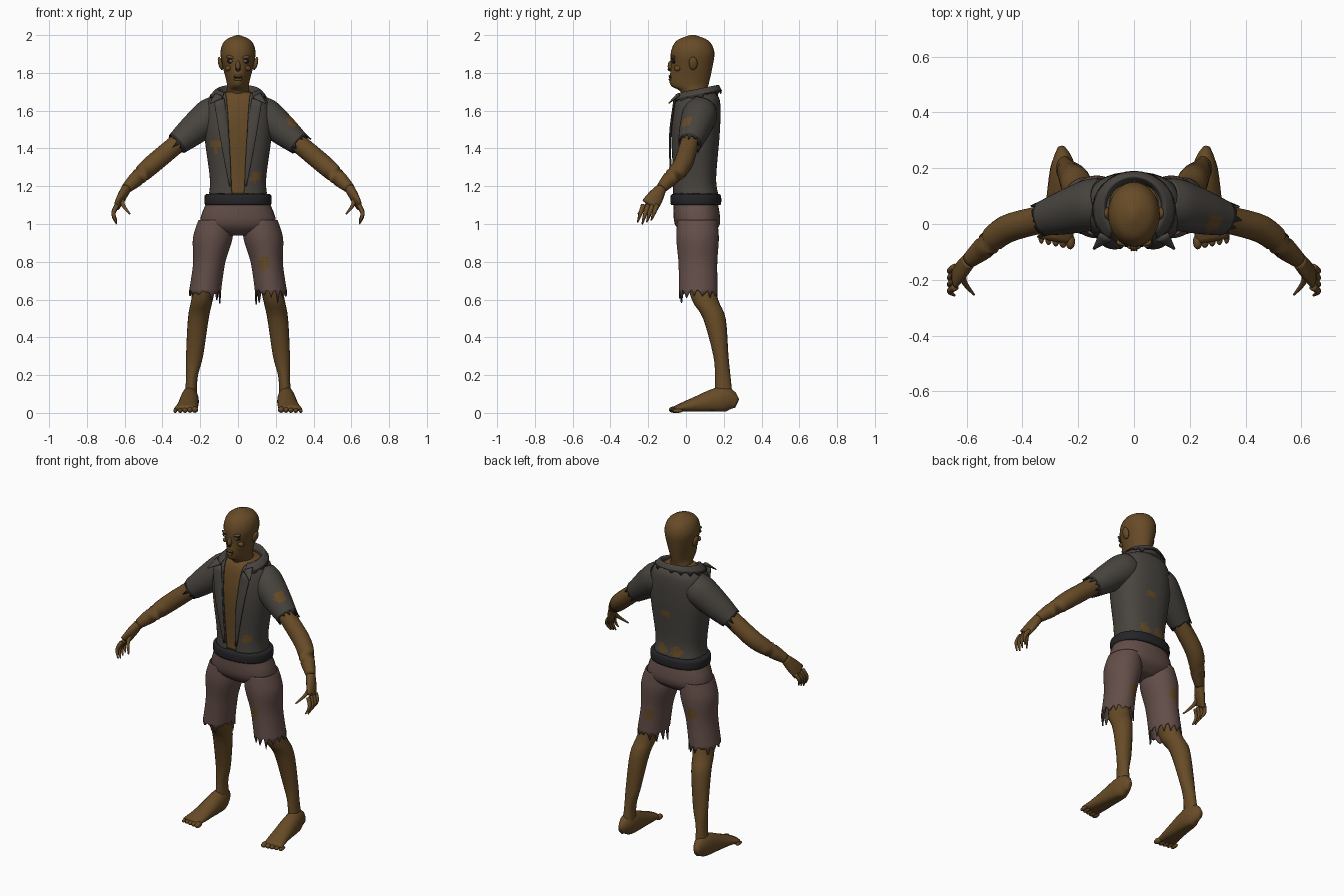
import bpy, bmesh, math, random
from mathutils import Vector

random.seed(4)
if "Cube" in bpy.data.objects:
    bpy.data.objects.remove(bpy.data.objects["Cube"], do_unlink=True)


def material(name, *rgb):
    mat = bpy.data.materials.new(name)
    mat.use_nodes = True
    mat.diffuse_color = (*rgb, 1)
    mat.node_tree.nodes["Principled BSDF"].inputs["Base Color"].default_value = (*rgb, 1)
    return mat


SKIN = material("brown skin", .135, .07, .02)
SHIRT = material("grey shirt", .065, .058, .05)
FRAY = material("dark frayed cloth", .03, .027, .025)
TROUSERS = material("faded red trousers", .125, .076, .066)
BELT = material("black belt", .018, .018, .02)
HOLLOW = material("dark hollow", .02, .01, .006)
EYE = material("pale blue eye", .12, .16, .25)


def finish(name, bm, materials):
    mesh = bpy.data.meshes.new(name)
    bmesh.ops.recalc_face_normals(bm, faces=bm.faces)
    bm.to_mesh(mesh)
    bm.free()
    obj = bpy.data.objects.new(name, mesh)
    bpy.context.collection.objects.link(obj)
    for mat in materials:
        mesh.materials.append(mat)
    for polygon in mesh.polygons:
        polygon.use_smooth = True
    return obj


def spline(stations, steps):
    """Catmull-Rom interpolation of whole stations."""
    last = len(stations) - 1
    result = []
    for i in range(last):
        before, start = stations[max(i - 1, 0)], stations[i]
        end, after = stations[i + 1], stations[min(i + 2, last)]
        for step in range(steps):
            t = step / steps
            result.append([
                q + t / 2 * (r - p + t * (2 * p - 5 * q + 4 * r - s + t * (3 * (q - r) + s - p)))
                for p, q, r, s in zip(before, start, end, after)])
    return result + [list(stations[last])]


def signed_power(value, exponent):
    return math.copysign(abs(value) ** exponent, value)


def loft(name, stations, materials, sides=20, steps=4, level=False, square=2, gap=None,
         cloth=False, rag=0, frayed=False, tears=(), side=1, warp=None):
    """Skin through stations (x, y, z, radius, optional second radius).
    Cloth is an open tube; gap gives its front opening at the start and the end."""
    path = spline([(*s, s[-1]) if len(s) == 4 else s for s in stations], steps)
    last = len(path) - 1
    bm = bmesh.new()
    rings = []
    for i, (x, y, z, wide, deep) in enumerate(path):
        along = Vector(path[min(i + 1, last)][:3]) - Vector(path[max(i - 1, 0)][:3])
        if level:
            along = Vector((0, 0, along.z))
        along.normalize()
        across = Vector((1, 0, 0)) if abs(along.x) < .6 else Vector((0, 1, 0))
        across = (across - along * across.dot(along)).normalized()
        other = Vector((0, 1, 0)) if level else along.cross(across)
        opening = 0
        if gap:
            half = gap[0] + (gap[1] - gap[0]) * i / last
            opening = math.asin((half / wide) ** (square / 2))
        ring = []
        for j in range(sides):
            turn = j / (sides - 1 if gap else sides)
            angle = opening - math.pi / 2 + turn * 2 * (math.pi - opening)
            point = (Vector((x, y, z)) + across * wide * signed_power(math.cos(angle), 2 / square)
                     + other * deep * signed_power(math.sin(angle), 2 / square))
            if i == last:
                point += along * rag * random.uniform(-.2, 1 if j % 3 == 0 else .15)
            if warp:
                point = warp(point)
            point.x *= side
            ring.append(bm.verts.new(point))
        rings.append(ring)
    for i in range(last):
        for j in range(sides - 1 if gap else sides):
            k = (j + 1) % sides
            face = bm.faces.new((rings[i][j], rings[i][k], rings[i + 1][k], rings[i + 1][j]))
            middle = face.calc_center_median()
            # Torn holes show skin, and a frayed hem is darker
            if any((middle - Vector(t)).length < random.uniform(.026, .04) for t in tears):
                face.material_index = 1
            elif frayed and i == last - 1:
                face.material_index = 2
    if not cloth:
        bm.faces.new(rings[0])
        bm.faces.new(rings[last])
    obj = finish(name, bm, materials)
    if cloth:
        obj.modifiers.new("cloth thickness", "SOLIDIFY").thickness = .008


def blob(name, location, size, mat, tilt=0):
    bm = bmesh.new()
    bmesh.ops.create_uvsphere(bm, u_segments=14, v_segments=8, radius=1)
    bmesh.ops.scale(bm, vec=size, verts=bm.verts)
    obj = finish(name, bm, [mat])
    obj.location = location
    obj.rotation_euler.y = tilt


def narrow_jaw(p):
    front = min(1, max(0, .3 - 10 * p.y))
    low = min(1, max(0, 10 * (1.87 - p.z)))
    p.x *= 1 - front * low / 4
    return p


def tilt_collar(p):
    p.z += (p.y - .06) / 5
    return p


def flatten_sole(p):
    p.z = max(p.z, .008)
    return p


def finger(name, base, reach, side):
    """A bowed, tapering digit."""
    bow = Vector((.02, 0, 0))
    loft(name, [(*(base + reach * t + bow * math.sin(3 * t)), .013 - .009 * t * t)
                for t in (0, .5, 1)], [SKIN], sides=10, side=side)


# Head and neck from height, front, back and half width
head = [(1.62, -.02, .11, .06), (1.7, -.03, .11, .06), (1.74, -.085, .12, .06),
        (1.83, -.08, .14, .08), (1.91, -.08, .15, .093), (1.97, -.05, .12, .07),
        (2, .02, .05, .01)]
loft("head", [(0, (front + back) / 2, z, width, (back - front) / 2)
              for z, front, back, width in head],
     [SKIN], sides=28, level=True, warp=narrow_jaw)
blob("nose", (0, -.08, 1.835), (.013, .017, .03), SKIN)
blob("mouth", (0, -.082, 1.775), (.026, .008, .004), HOLLOW)
for lip, z in (("upper_lip", 1.783), ("lower_lip", 1.765)):
    blob(lip, (0, -.083, z), (.024, .009, .007), SKIN)

# Trunk sections shared by the bare torso and the shirt
trunk = [(0, .06, 1.7, .09, .09), (0, .06, 1.65, .16, .12), (0, .05, 1.5, .18, .13),
         (0, .045, 1.25, .15, .115), (0, .05, 1.16, .153, .12)]
loft("torso", [(x, y, z, wide - .012, deep - .012) for x, y, z, wide, deep in trunk],
     [SKIN], sides=28, level=True, square=2.4)

# Torn shirt, open down the front, with a ragged collar
TORN = [SHIRT, SKIN, FRAY]
loft("shirt", trunk, TORN, sides=72, steps=8, level=True, square=2.4, gap=(.07, .03),
     cloth=True, rag=.02,
     tears=[(-.12, -.06, 1.42), (.1, -.06, 1.25), (.02, .17, 1.42), (.05, .16, 1.2),
            (-.05, .16, 1.2)])
loft("collar", [(0, .06, 1.68, .095, .09), (0, .06, 1.715, .11, .11), (0, .05, 1.68, .15, .14)],
     TORN, sides=40, level=True, gap=(.06, .09), cloth=True, rag=.025, frayed=True,
     warp=tilt_collar)

# Belt and trouser seat
loft("belt", [(0, .052, z, wide, wide - .043)
              for z, wide in ((1.1, .16), (1.105, .176), (1.15, .176), (1.16, .16))],
     [BELT], sides=36, level=True, square=2.3)
loft("trouser_seat", [(0, .05, 1.13, .16, .115), (0, .06, 1, .2, .12), (0, .06, .94, .1, .06)],
     [TROUSERS], sides=36, level=True, square=2.3)

# Joints of the left limbs, mirrored for the right
SHOULDER = Vector((.15, .07, 1.57))
ELBOW = Vector((.46, -.02, 1.31))
WRIST = Vector((.59, -.13, 1.19))
KNUCKLES = Vector((.64, -.19, 1.1))
HIP = Vector((.12, .06, 1.02))
HEM = Vector((.175, .065, .64))

for side, tag in ((1, "left_"), (-1, "right_")):
    # Face features
    blob(tag + "eye_socket", (side * .038, -.064, 1.863), (.022, .01, .013), HOLLOW)
    blob(tag + "eye", (side * .038, -.069, 1.862), (.009, .008, .007), EYE)
    blob(tag + "brow", (side * .036, -.066, 1.882), (.028, .014, .009), SKIN, side * -.15)
    blob(tag + "nostril", (side * .008, -.09, 1.818), (.005, .008, .007), HOLLOW)
    blob(tag + "cheekbone", (side * .05, -.045, 1.825), (.02, .018, .014), SKIN, side * .4)
    blob(tag + "ear", (side * .093, .038, 1.85), (.012, .023, .036), SKIN, side * .25)

    # Lapel, collar point and sleeve
    loft(tag + "lapel", [(.1, -.06, 1.66, .03, .006), (.07, -.085, 1.45, .025, .006),
                         (.04, -.076, 1.2, .006, .004)], [SHIRT], sides=10, side=side)
    loft(tag + "collar_point", [(.1, -.045, 1.68, .03, .01), (.145, -.09, 1.64, .004, .003)],
         [SHIRT], sides=8, side=side)
    loft(tag + "sleeve", [(*SHOULDER.lerp(ELBOW, t), r)
                          for t, r in ((-.15, .08), (0, .092), (.3, .08), (.56, .062))],
         TORN, sides=36, steps=6, side=side, cloth=True, rag=.055, frayed=True,
         tears=[(.28, 0, 1.54)])

    # Arm, palm, fingers and thumb
    upper = [(*SHOULDER.lerp(ELBOW, t), .05) for t in (.2, .6, 1)]
    loft(tag + "arm", upper + [(*ELBOW.lerp(WRIST, .6), .041), (*WRIST, .028)],
         [SKIN], side=side)
    loft(tag + "palm", [(*WRIST, .026, .028), (*WRIST.lerp(KNUCKLES, .5), .024, .042),
                        (*KNUCKLES, .016, .048)], [SKIN], sides=14, side=side)
    for i in range(4):
        finger(tag + "finger_" + str(i + 1), KNUCKLES + Vector((0, .024 * i - .036, 0)),
               Vector((0, -.03, -.1 + .01 * abs(i - 1))), side)
    finger(tag + "thumb", WRIST.lerp(KNUCKLES, .4), Vector((-.04, -.1, -.1)), side)

    # Ragged trouser leg, torn differently on each side
    loft(tag + "trouser_leg", [(*HIP.lerp(HEM, t), wide, wide / 2 + .06)
                               for t, wide in ((0, .09), (.25, .105), (.6, .085), (1, .085))],
         [TROUSERS, SKIN], sides=42, steps=8, level=True, side=side, cloth=True, rag=.075,
         tears=[(.135, -.035, .79), (.14, .16, .76), (-.15, .16, .84)])

    # Bare lower leg, foot and toes
    loft(tag + "leg", [(*HIP.lerp(HEM, .7), .06, .07), (.19, .1, .6, .057, .07),
                       (.21, .15, .5, .055, .06), (.23, .185, .3, .045, .04),
                       (.245, .195, .18, .03, .042), (.25, .2, .05, .036, .05)],
         [SKIN], level=True, side=side)
    loft(tag + "foot", [(.26, .27, .05, .015, .025), (.255, .2, .07, .045, .07),
                        (.265, .04, .04, .055, .04), (.28, -.06, .02, .06, .016)],
         [SKIN], side=side, warp=flatten_sole)
    for i in range(5):
        thick = .017 - .0015 * i
        blob(tag + "toe_" + str(i + 1), (side * (.228 + .026 * i), .005 * i - .063, thick),
             (thick, .028, thick), SKIN)
